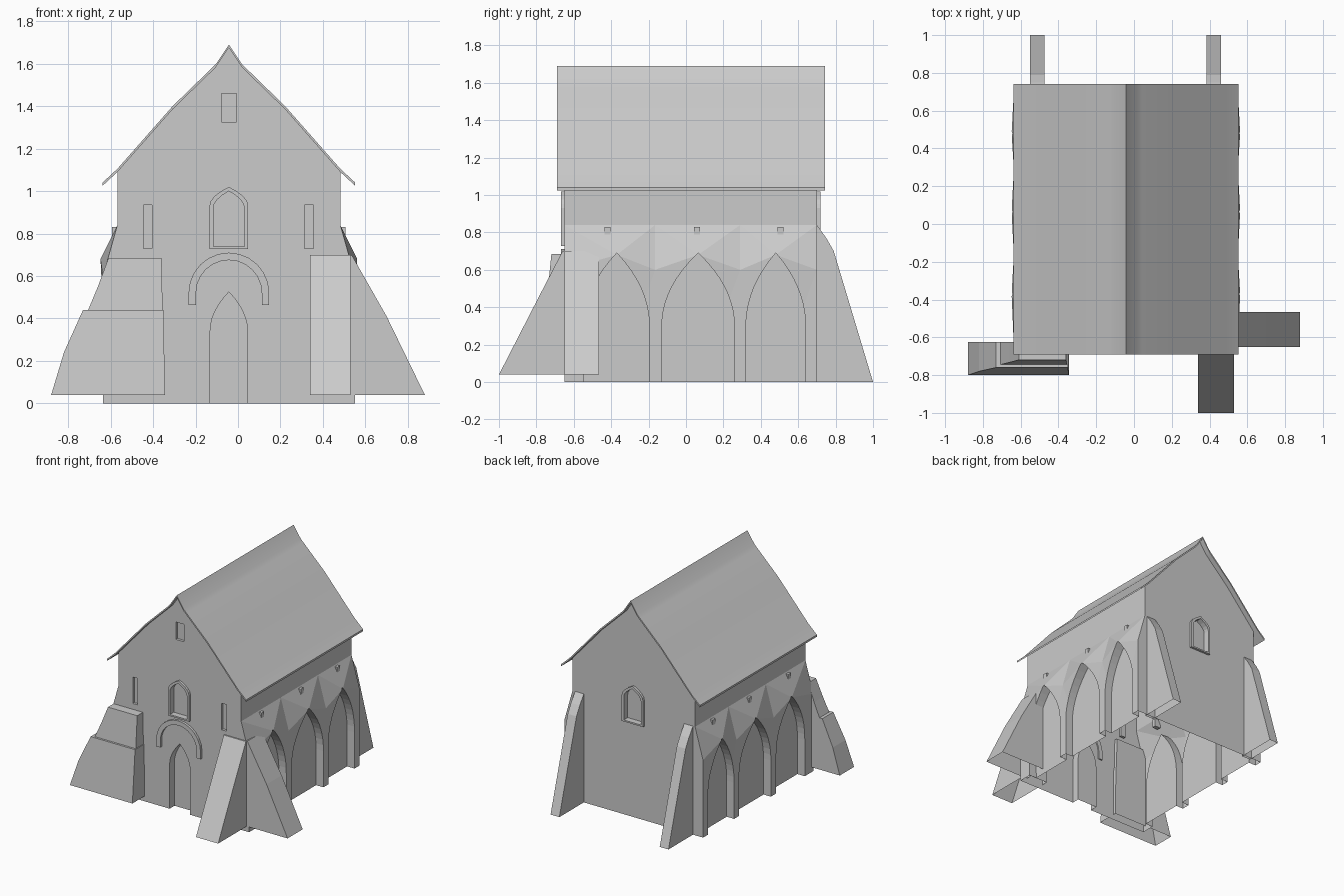
import bpy, bmesh, math

if "Cube" in bpy.data.objects:
    bpy.data.objects.remove(bpy.data.objects["Cube"])

CX = -0.043            # centre line of the building
FRONT, BACK = -0.65, 0.70


def prism(bm, pts, axis, a, b):
    """Extrude a closed 2D outline (u, z) from a to b along x or y."""
    def put(p, d):
        return (p[0], d, p[1]) if axis == 'y' else (d, p[0], p[1])
    va = [bm.verts.new(put(p, a)) for p in pts]
    vb = [bm.verts.new(put(p, b)) for p in pts]
    n = len(pts)
    bm.faces.new(va)
    bm.faces.new(vb[::-1])
    for i in range(n):
        j = (i + 1) % n
        bm.faces.new((va[j], va[i], vb[i], vb[j]))
    return va, vb


def drop_bottom(bm):
    low = min(v.co.z for v in bm.verts)
    bad = [f for f in bm.faces if all(v.co.z < low + 0.001 for v in f.verts)]
    bmesh.ops.delete(bm, geom=bad, context='FACES')


def finish(name, bm, open_bottom=False):
    bmesh.ops.recalc_face_normals(bm, faces=bm.faces[:])
    if open_bottom:
        drop_bottom(bm)
    me = bpy.data.meshes.new(name)
    bm.to_mesh(me)
    bm.free()
    ob = bpy.data.objects.new(name, me)
    bpy.context.collection.objects.link(ob)
    return ob


def arch(c, w, base, spring, apex, n=6, power=2.0):
    """Pointed arch outline, half width w."""
    right = [(w * (1 - (i / n) ** power), spring + (apex - spring) * i / n) for i in range(n)]
    pts = [(w, base)] + right + [(0, apex)] + [(-x, z) for x, z in right[::-1]] + [(-w, base)]
    return [(c + x, z) for x, z in pts]


def band(bm, outer, inner, a, b, closed):
    """Strip between two outlines, extruded along y."""
    rings = [[bm.verts.new((x, y, z)) for x, z in loop]
             for loop, y in ((outer, a), (inner, a), (inner, b), (outer, b))]
    n = len(outer)
    for i in range(n if closed else n - 1):
        j = (i + 1) % n
        for k in range(4):
            p, q = rings[k], rings[(k + 1) % 4]
            bm.faces.new((p[i], p[j], q[j], q[i]))
    if not closed:
        for i in (0, -1):
            bm.faces.new([r[i] for r in rings])


def rect(c, w, z0, z1):
    return [(c - w, z0), (c + w, z0), (c + w, z1), (c - w, z1)]


# Body: wall sections along y, the shoulder dips at every pier to form pleats
ROOF = [(0.0, 1.69), (0.06, 1.60), (0.085, 1.575), (0.265, 1.40), (0.525, 1.105), (0.595, 1.04)]
bm = bmesh.new()
stations = [(FRONT, 0), (-0.37, 1), (-0.165, 0), (0.065, 1), (0.29, 0), (0.48, 1), (BACK, 0)]
rows = []
for y, crown in stations:
    sh = (0.605, 0.68) if crown else (0.593, 0.60)
    half = [(0.593, 0), sh, (0.525, 0.84), (0.525, 1.095)] + [(x, z - 0.012) for x, z in ROOF[3:0:-1]]
    loop = half + [(0, 1.675)] + [(-x, z) for x, z in half[::-1]]
    rows.append([bm.verts.new((CX + x, y, z)) for x, z in loop])
for r, s in zip(rows, rows[1:]):
    for i in range(len(r)):
        j = (i + 1) % len(r)
        bm.faces.new((r[i], r[j], s[j], s[i]))
bm.faces.new(rows[0])
bm.faces.new(rows[-1])
bmesh.ops.triangulate(bm, faces=[f for f in bm.faces if len(f.verts) == 4])
body = finish("walls", bm)

# Cutters: side arcades, door, windows and slits
ARCADES = [(-0.37, 0.175), (0.065, 0.195), (0.48, 0.16)]
bm = bmesh.new()
for s in (-1, 1):
    for c, w in ARCADES:
        prism(bm, arch(c, w, -0.1, 0.28, 0.69, 9, 2.2), 'x', CX + s * 0.53, CX + s * 0.7)
prism(bm, arch(CX, 0.088, -0.1, 0.34, 0.525), 'y', FRONT - 0.1, FRONT + 0.06)
WIN = arch(CX, 0.073, 0.74, 0.92, 1.0, 4)
prism(bm, WIN, 'y', FRONT - 0.1, FRONT + 0.03)
prism(bm, WIN, 'y', BACK + 0.1, BACK - 0.03)
prism(bm, rect(CX, 0.035, 1.325, 1.46), 'y', FRONT - 0.1, FRONT + 0.02)
for x in (-0.425, 0.335):
    prism(bm, rect(x, 0.021, 0.73, 0.935), 'y', FRONT - 0.1, FRONT + 0.02)
cutter = finish("opening_cutter", bm)
cutter.hide_render = True

mod = body.modifiers.new("openings", 'BOOLEAN')
mod.operation = 'DIFFERENCE'
mod.solver = 'EXACT'
mod.object = cutter
deps = bpy.context.evaluated_depsgraph_get()
body.data = bpy.data.meshes.new_from_object(body.evaluated_get(deps))
body.modifiers.clear()
bpy.data.objects.remove(cutter)
bm = bmesh.new()
bm.from_mesh(body.data)
drop_bottom(bm)          # the shell is open underneath
bm.to_mesh(body.data)
bm.free()

# Roof: thin curved gable sheet
bm = bmesh.new()
top = [(CX - x, z) for x, z in ROOF[:0:-1]] + [(CX + x, z) for x, z in ROOF]
under = [(x, z - 0.015) for x, z in top]
prism(bm, top + under[::-1], 'y', -0.69, 0.742)
roof = finish("roof", bm)

# Window frames front and back
bm = bmesh.new()
outer = arch(CX, 0.091, 0.728, 0.93, 1.02, 4)
band(bm, outer, WIN, FRONT - 0.018, FRONT + 0.03, True)
band(bm, outer, WIN, BACK + 0.018, BACK - 0.03, True)
finish("window_frames", bm)

# Round hood moulding over the door
bm = bmesh.new()


def hood(r):
    arc = [(CX + r * math.cos(math.pi * i / 12), 0.52 + r * math.sin(math.pi * i / 12)) for i in range(13)]
    return [(CX + r, 0.463)] + arc + [(CX - r, 0.463)]


band(bm, hood(0.19), hood(0.155), FRONT - 0.018, FRONT + 0.01, False)
finish("door_hood", bm)

# Small slit blocks above the side arcades
bm = bmesh.new()
for s in (-1, 1):
    for y in (-0.42, 0.06, 0.505):
        prism(bm, rect(y, 0.016, 0.765, 0.83), 'x', CX + s * 0.50, CX + s * 0.55)
finish("side_slits", bm)

# Sloping buttresses: front right, right side, and the back pair
bm = bmesh.new()
prism(bm, [(-1.0, 0.04), (-0.80, 0.43), (-0.66, 0.70), (-0.60, 0.70), (-0.60, 0.04)], 'x', 0.34, 0.53)
finish("front_buttress", bm, True)
bm = bmesh.new()
prism(bm, [(0.88, 0.04), (0.70, 0.41), (0.535, 0.70), (0.49, 0.70), (0.49, 0.04)], 'y', -0.65, -0.465)
finish("side_buttress", bm, True)
bm = bmesh.new()
for x in (-0.55, 0.385):
    prism(bm, [(1.0, 0), (0.79, 0.70), (0.75, 0.77), (0.70, 0.84), (0.68, 0.84), (0.68, 0)], 'x', x, x + 0.075)
finish("back_buttresses", bm, True)

# Two-tier corner buttress with battered front face
LOWER = [(-0.88, 0.04), (-0.82, 0.24), (-0.73, 0.44), (-0.35, 0.44), (-0.345, 0.04)]
UPPER = [(-0.71, 0.43), (-0.66, 0.55), (-0.61, 0.685), (-0.36, 0.685), (-0.355, 0.43)]
for name, pts, y0 in (("corner_buttress_lower", LOWER, -0.80), ("corner_buttress_upper", UPPER, -0.745)):
    bm = bmesh.new()
    face, _ = prism(bm, pts, 'y', y0, -0.625)
    for v in face:
        v.co.y += (v.co.z - pts[0][1]) * 0.1
    finish(name, bm, True)

# Soft shading on the curved roof slopes only
bpy.ops.object.select_all(action='DESELECT')
roof.select_set(True)
bpy.context.view_layer.objects.active = roof
bpy.ops.object.shade_smooth_by_angle(angle=math.radians(25))
